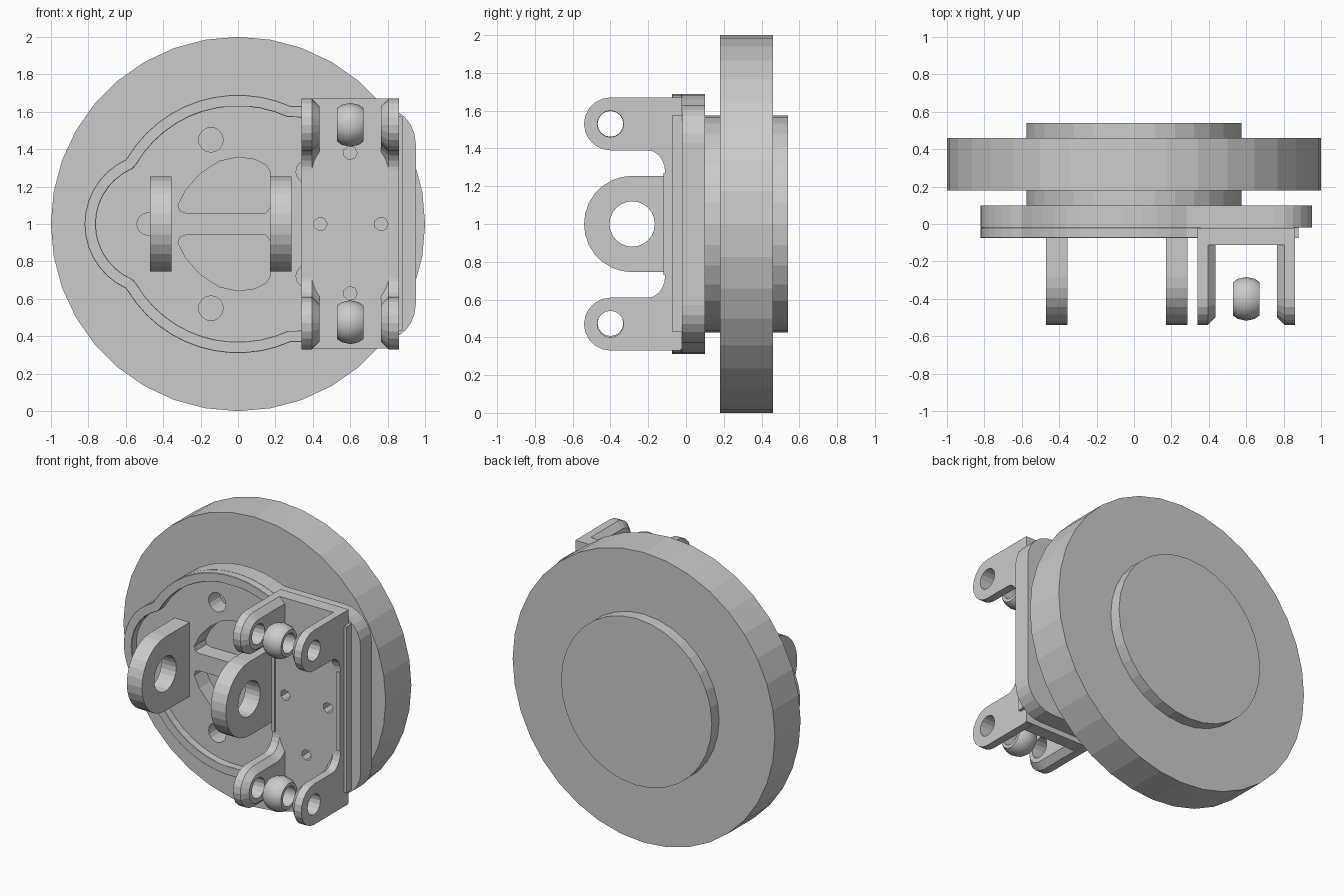
import bpy, bmesh
from math import sin, cos, pi, radians
from mathutils import Matrix, Vector

if "Cube" in bpy.data.objects:
    bpy.data.objects.remove(bpy.data.objects["Cube"])


def arc(cx, cz, r, a0, a1, n):
    return [(cx + r * cos(radians(a0 + (a1 - a0) * i / n)),
             cz + r * sin(radians(a0 + (a1 - a0) * i / n))) for i in range(n + 1)]


def circle(cx, cz, r, n=16):
    return arc(cx, cz, r, 0, 360, n)[:-1]


def flip(pts):
    return [(x, 2 - z) for x, z in reversed(pts)]


def slab(name, loops, axis, a, b):
    """Extrude an outline (first loop) with holes (other loops) along Y or X."""
    cu = bpy.data.curves.new(name, 'CURVE')
    cu.dimensions, cu.fill_mode, cu.extrude = '2D', 'BOTH', abs(b - a) / 2
    for pts in loops:
        s = cu.splines.new('POLY')
        s.points.add(len(pts) - 1)
        for p, (u, v) in zip(s.points, pts):
            p.co = (u, v, 0, 1)
        s.use_cyclic_u = True
    tmp = bpy.data.objects.new(name, cu)
    bpy.context.collection.objects.link(tmp)
    deps = bpy.context.evaluated_depsgraph_get()
    me = bpy.data.meshes.new_from_object(tmp.evaluated_get(deps))
    bpy.data.objects.remove(tmp)
    m = (a + b) / 2
    if axis == 'Y':
        mat = Matrix(((1, 0, 0, 0), (0, 0, -1, m), (0, 1, 0, 0), (0, 0, 0, 1)))
    else:
        mat = Matrix(((0, 0, 1, m), (1, 0, 0, 0), (0, 1, 0, 0), (0, 0, 0, 1)))
    bm = bmesh.new()
    bm.from_mesh(me)
    bm.transform(mat)
    return finish(name, bm, me)


def finish(name, bm, me=None):
    me = me or bpy.data.meshes.new(name)
    bmesh.ops.remove_doubles(bm, verts=bm.verts, dist=1e-4)
    bmesh.ops.recalc_face_normals(bm, faces=bm.faces)
    for f in bm.faces:
        f.smooth = False
    bm.to_mesh(me)
    bm.free()
    ob = bpy.data.objects.new(name, me)
    bpy.context.collection.objects.link(ob)
    return ob


def rect(x0, x1, z0, z1):
    return [(x0, z0), (x1, z0), (x1, z1), (x0, z1)]


# wheel and its hubs
slab("wheel_disc", [circle(0, 1, 1, 36)], 'Y', 0.18, 0.46)
slab("front_hub", [circle(0, 1, 0.575, 32)], 'Y', 0.10, 0.18)
slab("rear_hub", [circle(0, 1, 0.575, 32)], 'Y', 0.46, 0.54)

# base plate: left lobe, large arc and rounded right end
upper = arc(-0.44, 1, 0.38, 180, 115, 7) + arc(0, 1, 0.69, 149, 66, 12)
right = arc(0.75, 1.43, 0.20, 90, 0, 6)
outer = upper + right
slot = [(-0.32, 1.10), (-0.31, 1.07), (-0.28, 1.06), (0.15, 1.06), (0.17, 1.09), (0.17, 1.28),
        (0.15, 1.315), (0.09, 1.345), (0, 1.357), (-0.1, 1.335), (-0.2, 1.27), (-0.28, 1.18)]
holes = [slot, flip(slot), circle(-0.48, 1, 0.06)]
for z in (0.55, 1.45):
    holes.append(circle(-0.145, z, 0.066))
for z in (0.72, 1.28):
    holes.append(circle(0.37, z, 0.06))
slab("base_plate", [outer + flip(outer)[:-1]] + holes, 'Y', -0.02, 0.10)

# raised rim round the left side of the plate
inner = arc(-0.44, 1, 0.32, 180, 113, 7) + arc(0, 1, 0.63, 150, 65, 12) + [(0.36, 1.57)]
outside = flip(upper + [(0.36, 1.63)])[:-1] + upper + [(0.36, 1.63)]
inside = flip(inner)[:-1] + inner
rim = slab("raised_rim", [outside + inside[::-1]], 'Y', -0.075, -0.02)
bev = rim.modifiers.new("edge", 'BEVEL')
bev.width, bev.segments, bev.angle_limit = 0.008, 1, radians(60)
slab("rim_right_strip", [rect(0.855, 0.88, 0.43, 1.575)], 'Y', -0.075, -0.02)

# two large lugs
lug = [(-0.02, 0.745), (-0.02, 1.255)] + arc(-0.285, 1, 0.255, 90, 270, 14)
for side, x in (("left", -0.47), ("right", 0.17)):
    slab(side + "_lug", [lug, circle(-0.285, 1, 0.12, 24)], 'X', x, x + 0.115)

# bracket plate with screw holes and low side lips
screws = [circle(x, z, 0.037, 7) for x, z in ((0.6, 1.38), (0.6, 0.63), (0.44, 1), (0.765, 1))]
slab("bracket_plate", [rect(0.34, 0.86, 0.335, 1.67)] + screws, 'Y', -0.112, -0.022)
for side, x in (("left", 0.34), ("right", 0.837)):
    slab(side + "_bracket_lip", [rect(x, x + 0.023, 0.73, 1.27)], 'Y', -0.12, -0.095)


# bracket ears: one chamfered ear, mirrored to four about the bracket centre
def ear_outline(d):
    pts = [(-0.03, 1.67 - d)] + arc(-0.40, 1.53, 0.14 - d, 90, 270, 10)
    for i in range(6):
        t = i * pi / 10
        pts.append((-0.20 + (0.09 + d) * sin(t), 1.27 + (0.12 + d) * cos(t)))
    return pts + [(-0.03, 1.27)]


centre = Vector((0.6, 0, 1))
bm = bmesh.new()
rings = [[bm.verts.new(Vector((x, y, z)) - centre) for y, z in ear_outline(d)]
         for x, d in ((0.34, 0), (0.395, 0), (0.435, 0.04))]
for a, b in zip(rings, rings[1:]):
    for i in range(len(a)):
        j = (i + 1) % len(a)
        bm.faces.new((a[i], a[j], b[j], b[i]))
bm.faces.new(rings[0])
bm.faces.new(rings[-1])
ears = finish("bracket_ears", bm)
ears.location = centre
cutter = slab("ear_hole_cutter", [circle(-0.40, 1.53, 0.07)], 'X', 0.30, 0.50)
cutter.hide_render = True
cutter.hide_set(True)
cut = ears.modifiers.new("pin_hole", 'BOOLEAN')
cut.operation, cut.object, cut.solver = 'DIFFERENCE', cutter, 'EXACT'
mir = ears.modifiers.new("mirror", 'MIRROR')
mir.use_axis = (True, False, True)
bpy.context.view_layer.objects.active = ears
ears.select_set(True)
for name in ("pin_hole", "mirror"):
    bpy.ops.object.modifier_apply(modifier=name)
bpy.data.objects.remove(cutter)

# ball bearings between the ears
profile = [(-0.07, 0.068), (-0.07, 0.09), (-0.045, 0.107), (0, 0.117),
           (0.045, 0.107), (0.07, 0.09), (0.07, 0.068)]
for level, z in (("lower", 0.475), ("upper", 1.53)):
    bm = bmesh.new()
    vs = [bm.verts.new((x, 0, r)) for x, r in profile]
    es = [bm.edges.new((vs[i], vs[(i + 1) % len(vs)])) for i in range(len(vs))]
    bmesh.ops.spin(bm, geom=vs + es, cent=(0, 0, 0), axis=(1, 0, 0), angle=2 * pi, steps=16)
    ball = finish(level + "_ball_bearing", bm)
    ball.location = (0.6, -0.40, z)
    bpy.ops.object.select_all(action='DESELECT')
    ball.select_set(True)
    bpy.context.view_layer.objects.active = ball
    bpy.ops.object.shade_smooth_by_angle(angle=radians(30))
